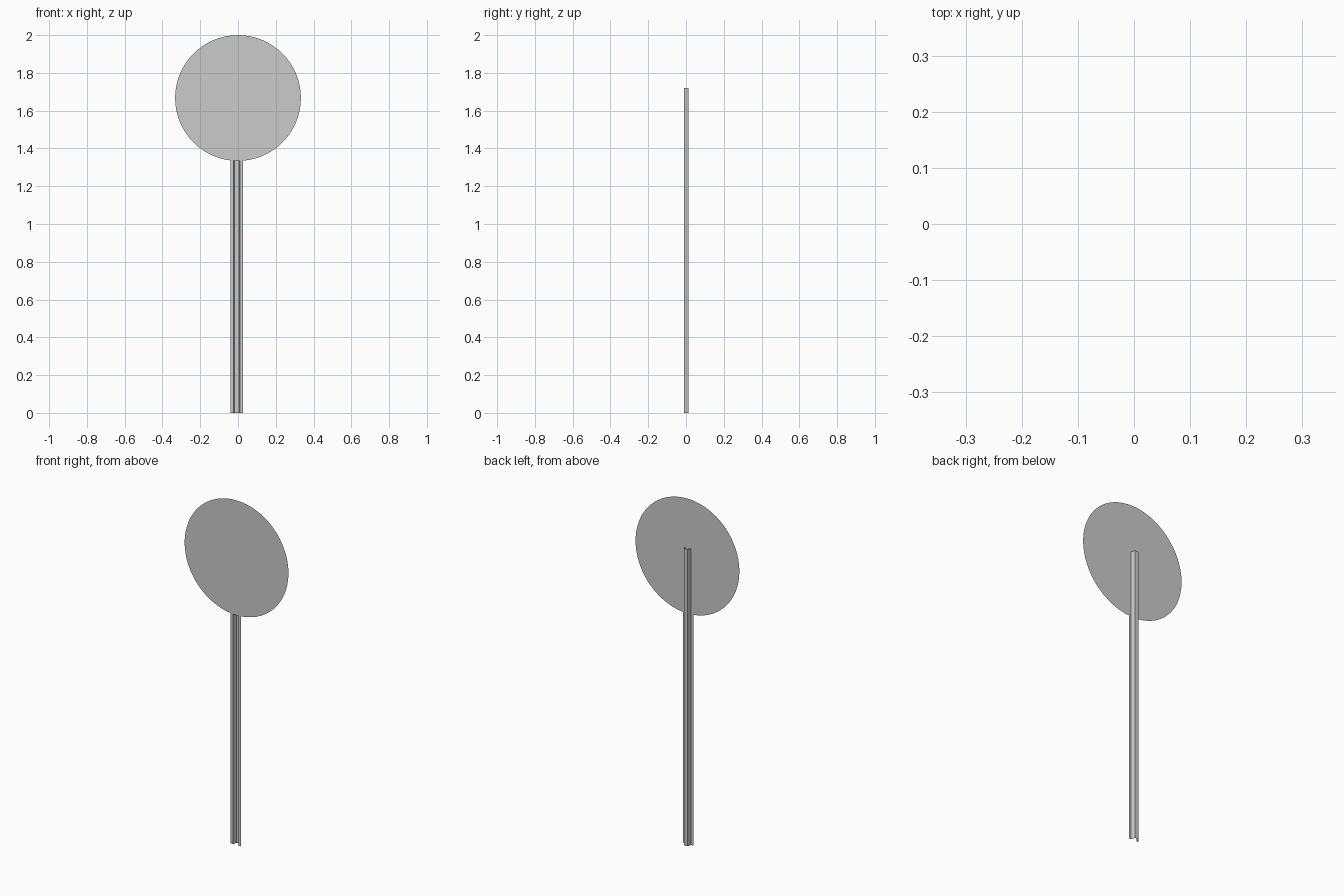
import bpy, bmesh
from mathutils import Matrix

if "Cube" in bpy.data.objects:
    bpy.data.objects.remove(bpy.data.objects["Cube"])


def add_object(name, bm):
    mesh = bpy.data.meshes.new(name)
    bm.to_mesh(mesh)
    bm.free()
    obj = bpy.data.objects.new(name, mesh)
    bpy.context.collection.objects.link(obj)
    return obj


# Sign plate: thin round sheet facing the front (-y)
bm = bmesh.new()
bmesh.ops.create_circle(bm, cap_ends=True, segments=64, radius=0.333)
bm.transform(Matrix.Translation((0, -0.0134, 1.667)) @ Matrix.Rotation(1.5707963, 4, 'X'))
add_object("sign_plate", bm)

# Post: open hat-channel sheet, slightly off centre, mirrored about its own axis
AXIS = -0.007
half = [(0.0335, -0.0103), (0.0175, -0.0103), (0.0115, 0.0134)]
profile = [(AXIS - x, y) for x, y in half] + [(AXIS + x, y) for x, y in reversed(half)]
bm = bmesh.new()
low, high = ([bm.verts.new((x, y, z)) for x, y in profile] for z in (0, 1.72))
for i in range(len(profile) - 1):
    bm.faces.new((low[i], low[i + 1], high[i + 1], high[i]))
add_object("post", bm)
